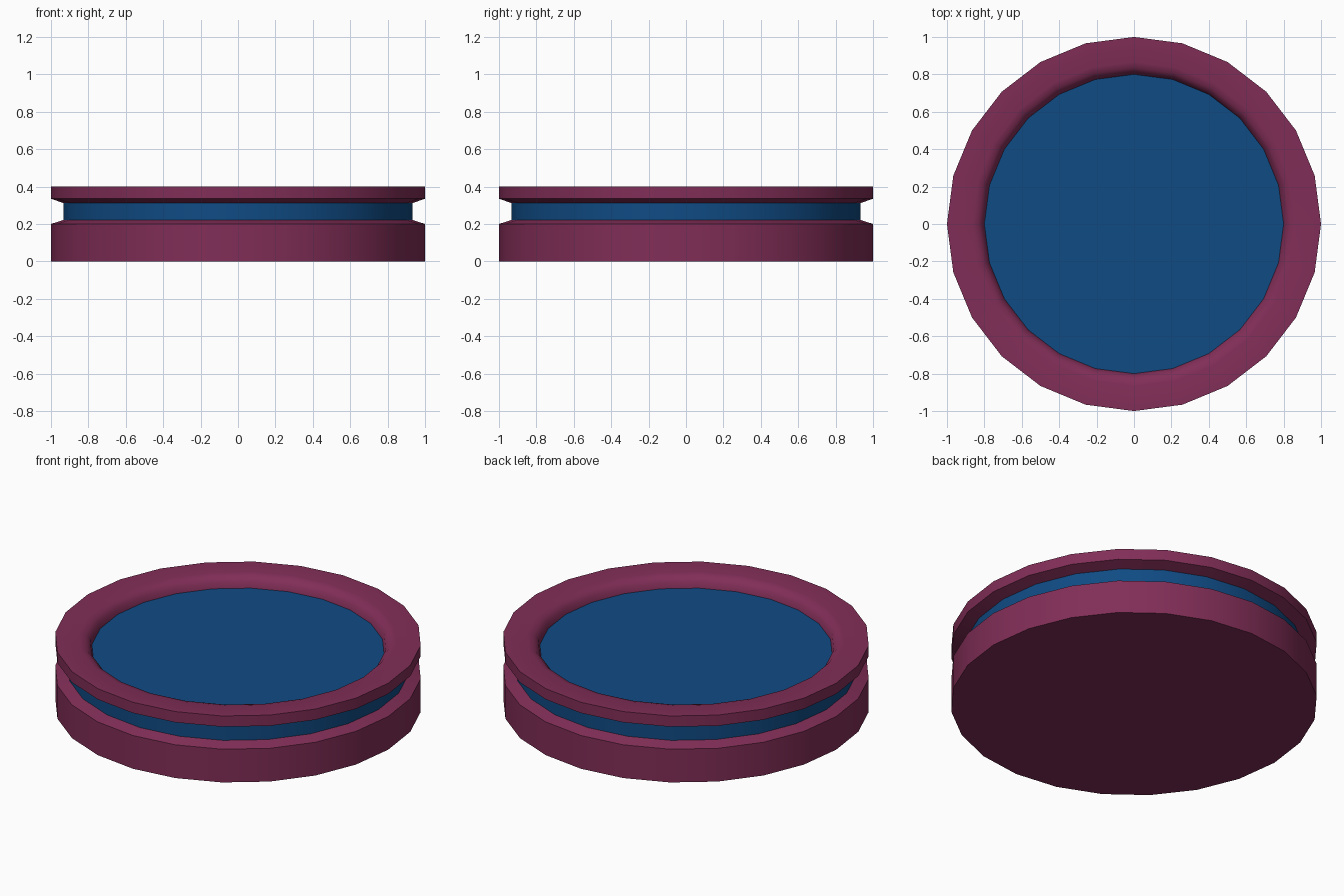
import bpy, bmesh
from math import sin, cos, pi, radians

if "Cube" in bpy.data.objects:
    bpy.data.objects.remove(bpy.data.objects["Cube"])

SIDES = 24

def material(name, color):
    m = bpy.data.materials.new(name)
    m.diffuse_color = color
    m.use_nodes = True
    m.node_tree.nodes["Principled BSDF"].inputs["Base Color"].default_value = m.diffuse_color
    return m

purple = material("purple", (0.22, 0.027, 0.095, 1))
blue = material("blue", (0.005, 0.07, 0.23, 1))

def lathe(name, profile, mat):
    """Turn (radius, z) points about z; radius 0 at an end closes it with a flat cap."""
    bm = bmesh.new()
    rings = [[bm.verts.new((r * cos(2 * pi * i / SIDES), r * sin(2 * pi * i / SIDES), z))
              for i in range(SIDES)] for r, z in profile if r > 0]
    for a, b in zip(rings, rings[1:]):
        for i in range(SIDES):
            j = (i + 1) % SIDES
            bm.faces.new((a[i], a[j], b[j], b[i]))
    if profile[0][0] == 0:
        bm.faces.new(rings[0][::-1])
    if profile[-1][0] == 0:
        bm.faces.new(rings[-1])
    me = bpy.data.meshes.new(name)
    bm.to_mesh(me)
    bm.free()
    me.materials.append(mat)
    ob = bpy.data.objects.new(name, me)
    bpy.context.collection.objects.link(ob)
    bpy.ops.object.select_all(action='DESELECT')
    ob.select_set(True)
    bpy.context.view_layer.objects.active = ob
    bpy.ops.object.shade_smooth_by_angle(angle=radians(40))
    return ob

# Lower body with a sloped shoulder into the groove
lathe("base", [(0, 0), (1, 0), (1, 0.2), (0.933, 0.222)], purple)

# Recessed band in the groove
lathe("groove_band", [(0.933, 0.222), (0.933, 0.312)], blue)

# Upper rim, rounded down on the inside to the recessed top
lip = [(0.867 - 0.067 * sin(t), 0.333 + 0.067 * cos(t))
       for t in (k * pi / 6 for k in range(4))]
lathe("rim", [(0.933, 0.312), (1, 0.335), (1, 0.4)] + lip, purple)

# Recessed top panel
lathe("top_panel", [(0.8, 0.333), (0, 0.333)], blue)
